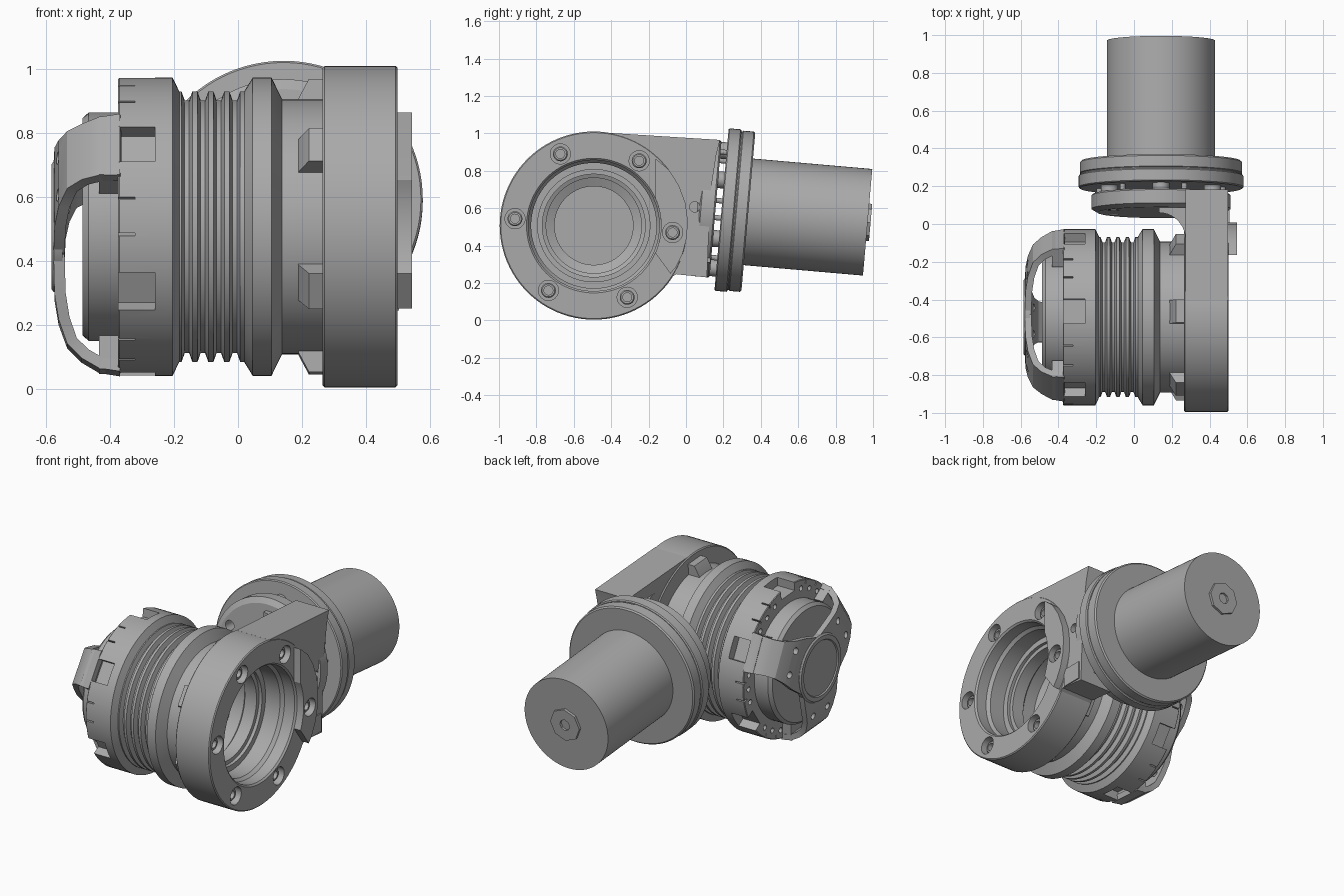
import bpy, bmesh
from math import sin, cos, radians, pi
from mathutils import Matrix, Vector

old = bpy.data.objects.get("Cube")
if old:
    bpy.data.objects.remove(old)

grey = bpy.data.materials.new("machined_grey")
grey.use_nodes = True
GREY = (0.4, 0.4, 0.4, 1)
grey.diffuse_color = GREY
grey.node_tree.nodes["Principled BSDF"].inputs["Base Color"].default_value = GREY

# Local frames: the drum axis runs along x, the motor axis along y with a slight tilt
DRUM = Matrix(((0, 0, 1, 0), (1, 0, 0, -.493), (0, 1, 0, .507), (0, 0, 0, 1)))
MOTOR = Matrix.Translation((.143, .19, .593)) @ Matrix.Rotation(radians(-95), 4, 'X')
PHASE = 26


def turn(deg):
    return Matrix.Rotation(radians(deg), 4, 'Z')


def finish(name, bm, frame):
    bmesh.ops.remove_doubles(bm, verts=bm.verts, dist=1e-5)
    bmesh.ops.recalc_face_normals(bm, faces=bm.faces)
    bm.transform(frame)
    mesh = bpy.data.meshes.new(name)
    bm.to_mesh(mesh)
    bm.free()
    mesh.materials.append(grey)
    obj = bpy.data.objects.new(name, mesh)
    bpy.context.collection.objects.link(obj)
    return obj


def lathe(name, profile, frame, n=96, closed=False):
    """Spin (radius, height) points about the local z axis."""
    bm = bmesh.new()
    pts = profile + profile[:1] if closed else profile
    vs = [bm.verts.new((r, 0, h)) for r, h in pts]
    es = [bm.edges.new(p) for p in zip(vs, vs[1:])]
    bmesh.ops.spin(bm, geom=vs + es, cent=(0, 0, 0), axis=(0, 0, 1), angle=2 * pi, steps=n)
    return finish(name, bm, frame)


def rod(name, r, a, b, frame, n=24):
    return lathe(name, [(0, a), (r, a), (r, b), (0, b)], frame, n)


def slab(name, pts, a, b, frame):
    """Extrude a local xy outline from height a to height b."""
    bm = bmesh.new()
    face = bm.faces.new([bm.verts.new((x, y, a)) for x, y in pts])
    new = bmesh.ops.extrude_face_region(bm, geom=[face])["geom"]
    bmesh.ops.translate(bm, vec=(0, 0, b - a), verts=[v for v in new if isinstance(v, bmesh.types.BMVert)])
    return finish(name, bm, frame)


def box(name, x, y, z, frame):
    return slab(name, [(x[0], y[0]), (x[1], y[0]), (x[1], y[1]), (x[0], y[1])], z[0], z[1], frame)


def apply(obj, mod):
    bpy.context.view_layer.objects.active = obj
    bpy.ops.object.modifier_apply(modifier=mod.name)


def cut(obj, cutters):
    for c in cutters:
        mod = obj.modifiers.new("cut", 'BOOLEAN')
        mod.operation, mod.solver, mod.object = 'DIFFERENCE', 'EXACT', c
        apply(obj, mod)
        bpy.data.objects.remove(c)


def arc(r, a, b, n, c=(0, 0)):
    return [(c[0] + r * cos(radians(a + (b - a) * i / n)),
             c[1] + r * sin(radians(a + (b - a) * i / n))) for i in range(n + 1)]


# Drum body: bellows, ridge, neck and stepped bore
bellows = []
for i in range(5):
    x = -.185 + i * .05
    bellows += [(.424, x - .008), (.424, x + .008), (.396, x + .018), (.396, x + .032)]
outer = [(0, -.25), (.41, -.25)] + bellows + [
    (.425, .02), (.467, .046), (.467, .105), (.4, .138), (.4, .28)]
bore = [(.275, .28), (.275, .2), (.3, .18), (.3, .1), (.255, .08), (.255, 0), (.21, -.02), (.21, -.1), (0, -.1)]
lathe("drum_body", outer + bore, DRUM)

# Head ring with pockets, slits and rim holes
head = lathe("head_ring", [(0, -.376), (.463, -.376), (.467, -.372), (.467, -.205), (.422, -.183), (0, -.183)], DRUM)
cutters = []
for k in range(6):
    a = PHASE + 60 * k
    cutters.append(box("cutter", (.41, .5), (-.065, .065), (-.39, -.26), DRUM @ turn(a)))
    for off in (-23, 23):
        cutters.append(box("cutter", (.44, .5), (-.004, .004), (-.39, -.323), DRUM @ turn(a + off)))
    for off in (18, 30, 42):
        cutters.append(rod("cutter", .016, -.4, -.33,
                           DRUM @ turn(a + off) @ Matrix.Translation((.415, 0, 0)), 12))
cut(head, cutters)

# End cap
lathe("end_cap", [(0, -.487), (.34, -.487), (.358, -.468), (.358, -.37), (0, -.37)], DRUM)

# Three-legged guard over the end cap: (height, radius, half width)
path = [(-.578, .1, .17), (-.575, .22, .15), (-.562, .3, .125), (-.535, .375, .108),
        (-.49, .42, .105), (-.435, .452, .11), (-.37, .462, .115)]
for k in range(3):
    frame = DRUM @ turn(PHASE + 120 * k)
    bm = bmesh.new()
    rows = [[bm.verts.new((r, s * w, h)) for s in (-1, 1)] for h, r, w in path]
    for p, q in zip(rows, rows[1:]):
        bm.faces.new((p[0], p[1], q[1], q[0]))
    leg = finish("guard_leg", bm, frame)
    # Make the sheet face outwards before thickening it inwards
    if leg.data.polygons[0].normal.x > 0:
        leg.data.flip_normals()
    mod = leg.modifiers.new("thickness", 'SOLIDIFY')
    mod.thickness, mod.offset = .035, -1
    apply(leg, mod)
    cut(leg, [rod("cutter", .02, -.7, -.4, frame @ Matrix.Translation((.28, s * .07, 0)), 16) for s in (-1, 1)])
    box("guard_foot", (.35, .455), (-.11, .11), (-.435, -.37), frame)
lathe("guard_hub", [(0, -.578), (.165, -.578), (.17, -.585), (.195, -.585), (.205, -.577), (.205, -.55), (0, -.55)], DRUM)

# Locking lugs between the neck and the main flange
for k in range(6):
    lug = [(.38, .185), (.4, .19), (.46, .222), (.46, .28), (.38, .28)]
    bm = bmesh.new()
    face = bm.faces.new([bm.verts.new((r, -.062, h)) for r, h in lug])
    new = bmesh.ops.extrude_face_region(bm, geom=[face])["geom"]
    bmesh.ops.translate(bm, vec=(0, .124, 0), verts=[v for v in new if isinstance(v, bmesh.types.BMVert)])
    finish("locking_lug", bm, DRUM @ turn(PHASE + 60 * k))

# Main flange, arm and raised crescent, sharing one bolt circle
flange = lathe("main_flange", [(.36, .5), (.497, .5), (.503, .494), (.503, .271), (.497, .265),
                               (.3, .265), (.3, .3), (.335, .3), (.335, .4), (.35, .42), (.35, .49)], DRUM, closed=True)
arm_outline = arc(.5, 40, 80, 8)[::-1]
arm_outline = [(.09, .495), (.675, .458), (.655, .38), (.623, .17), (.605, -.277), (.44, -.26), (.3, -.36), (0, 0)]
arm = slab("arm", arm_outline, .272, .498, DRUM)
lens_outline = [(.33, .358), (.4, .3), (.455, .215), (.49, .12), (.502, .03), (.498, -.06), (.475, -.15),
                (.44, -.22), (.41, -.257), (.33, -.235)] + arc(.36, -24, 24, 14) + [(.33, .16)]
lens_outline = [p for p in lens_outline if p != (.33, -.235)]
crescent = slab("raised_crescent", lens_outline, .48, .545, DRUM)

angles = [55 + 60 * k for k in range(6)]


def bolt_frame(a):
    return DRUM @ turn(a) @ Matrix.Translation((.423, 0, 0))


def bolt_cutters(which):
    return [rod("cutter", .054, .43, .6, bolt_frame(a)) for a in which]


cut(flange, bolt_cutters(angles))
cut(crescent, bolt_cutters(angles[5:]))
cut(arm, [rod("cutter", .42, .2, .6, DRUM, 96)] + bolt_cutters((55, 355))
    + [rod("cutter", .028, .44, .6, DRUM @ Matrix.Translation((y, z, 0)))
       for y, z in ((.54, .1), (.363, -.212))])
for a in angles:
    top = .52 if a == 355 else .475
    lathe("flange_bolt", [(.024, top - .03), (.024, top), (.034, top), (.04, top - .006), (.04, .42),
                          (0, .42), (0, top - .03)], bolt_frame(a), 18)
box("arm_foot", (.46, .59), (-.262, -.15), (.4, .505), DRUM)

# Mounting plate and the curved web that joins it to the arm
plate = lathe("mounting_plate", [(0, -.13), (.335, -.13), (.368, -.11), (.368, -.04), (.36, -.032), (0, -.032)], MOTOR)
cut(plate, [rod("cutter", .03, -.2, .1, MOTOR @ turn(a) @ Matrix.Translation((.29, 0, 0))) for a in (150, 210)])
web = [(.4, -.08)] + arc(.14, 0, 90, 10, (.132, -.08)) + [(.132, .13), (.4, .13)]
slab("arm_web", web, .31, .9, Matrix.Identity(4))

# Spacers, motor flange and motor
for k in range(6):
    spot = MOTOR @ turn(30 + 60 * k) @ Matrix.Translation((.315, 0, 0))
    rod("spacer", .045, -.05, .02, spot, 24)
    rod("spacer_screw", .014, -.05, .02, MOTOR @ turn(52 + 60 * k) @ Matrix.Translation((.33, 0, 0)), 12)
lathe("motor_flange", [(0, 0), (.43, 0), (.436, .006), (.436, .064), (.43, .07), (.426, .07), (.426, .076),
                       (.43, .08), (.43, .136), (.422, .144), (0, .144)], MOTOR)
rod("motor_body", .286, .12, .784, MOTOR, 96)
lathe("motor_end_boss", [(0, .786), (.034, .786), (.034, .8), (.1, .8), (.1, .77), (0, .77)], MOTOR, 8)

# Smooth the round parts and keep the machined edges crisp
bpy.ops.object.select_all(action='DESELECT')
for obj in bpy.context.collection.objects:
    if obj.type == 'MESH' and grey.name in obj.data.materials:
        obj.select_set(True)
        bpy.context.view_layer.objects.active = obj
bpy.ops.object.shade_smooth_by_angle(angle=radians(25))
